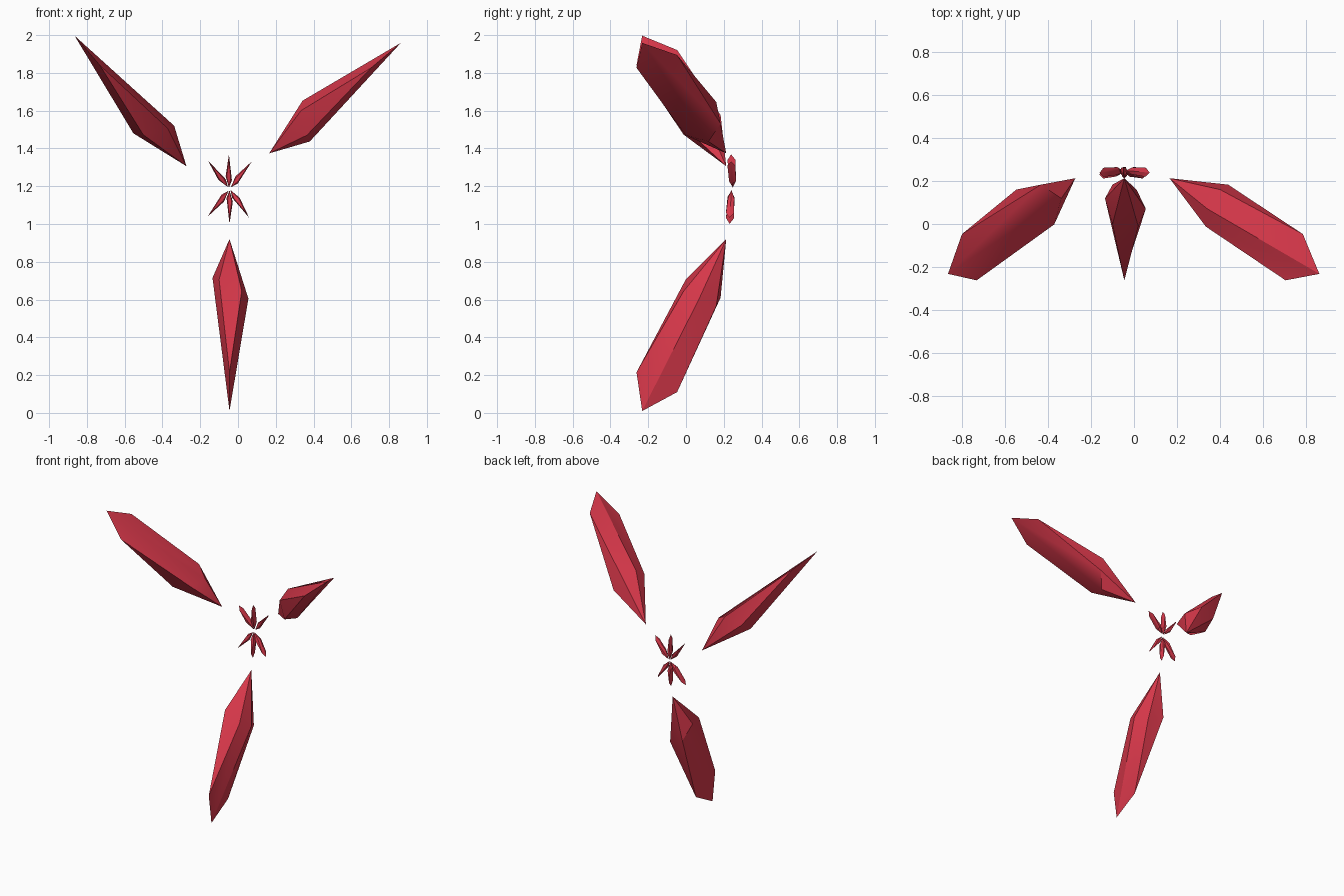
import bpy, bmesh
from math import radians
from mathutils import Matrix, Vector

if "Cube" in bpy.data.objects:
    bpy.data.objects.remove(bpy.data.objects["Cube"])

red = bpy.data.materials.new("red_crystal")
red.diffuse_color = (0.70, 0.04, 0.07, 1)
red.use_nodes = True
red.node_tree.nodes["Principled BSDF"].inputs["Base Color"].default_value = red.diffuse_color

# Crystal profile, inner point at the origin, blade hanging down and forward
RING = [(-0.055, -0.215, -0.215), (0.065, -0.225, -0.275),   # front pair
        (0.10, -0.143, -0.315),                              # right
        (0.057, -0.053, -0.355), (-0.055, -0.03, -0.31),     # back pair
        (-0.09, -0.094, -0.205)]                             # left
BLADE = [(0, -0.475, -0.705), (0, -0.445, -0.91), (0, -0.26, -0.81)]


def crystal(name, matrix):
    bm = bmesh.new()
    top = bm.verts.new((0, 0, 0))
    fl, fr, r, br, bl, l = ring = [bm.verts.new(p) for p in RING]
    a, b, c = [bm.verts.new(p) for p in BLADE]
    for i in range(6):
        bm.faces.new((top, ring[i], ring[(i + 1) % 6]))
    for f in ((fl, a, fr), (fr, a, b), (fr, b, r), (r, b, c), (r, c, br),
              (br, c, bl), (bl, c, b), (bl, b, l), (l, b, a), (l, a, fl)):
        bm.faces.new(f)
    bmesh.ops.recalc_face_normals(bm, faces=bm.faces)
    bm.transform(matrix)
    me = bpy.data.meshes.new(name)
    bm.to_mesh(me)
    bm.free()
    me.materials.append(red)
    ob = bpy.data.objects.new(name, me)
    bpy.context.collection.objects.link(ob)
    bpy.context.view_layer.objects.active = ob
    ob.select_set(True)
    bpy.ops.object.shade_smooth_by_angle(angle=radians(30))
    ob.select_set(False)


# Three large crystals
for name, pos, ang in (("large_crystal_bottom", (-0.045, 0.213, 0.92), 0),
                       ("large_crystal_left", (-0.273, 0.213, 1.306), 139.4),
                       ("large_crystal_right", (0.165, 0.213, 1.374), -130)):
    crystal(name, Matrix.Translation(pos) @ Matrix.Rotation(radians(ang), 4, 'Y'))

# Six small shards in a star, straightened and scaled down
straighten = Matrix.Rotation(radians(23), 4, 'X') @ Matrix.Scale(0.175, 4)
for i, (x, y, z, ang) in enumerate(((-0.045, 0.24, 1.178, 0), (-0.05, 0.24, 1.176, 39),
                                    (-0.04, 0.24, 1.18, -34), (-0.048, 0.248, 1.192, 180),
                                    (-0.053, 0.248, 1.195, 143), (-0.038, 0.248, 1.194, -141))):
    crystal(f"small_shard_{i + 1}", Matrix.Translation((x, y, z))
            @ Matrix.Rotation(radians(ang), 4, 'Y') @ straighten)
